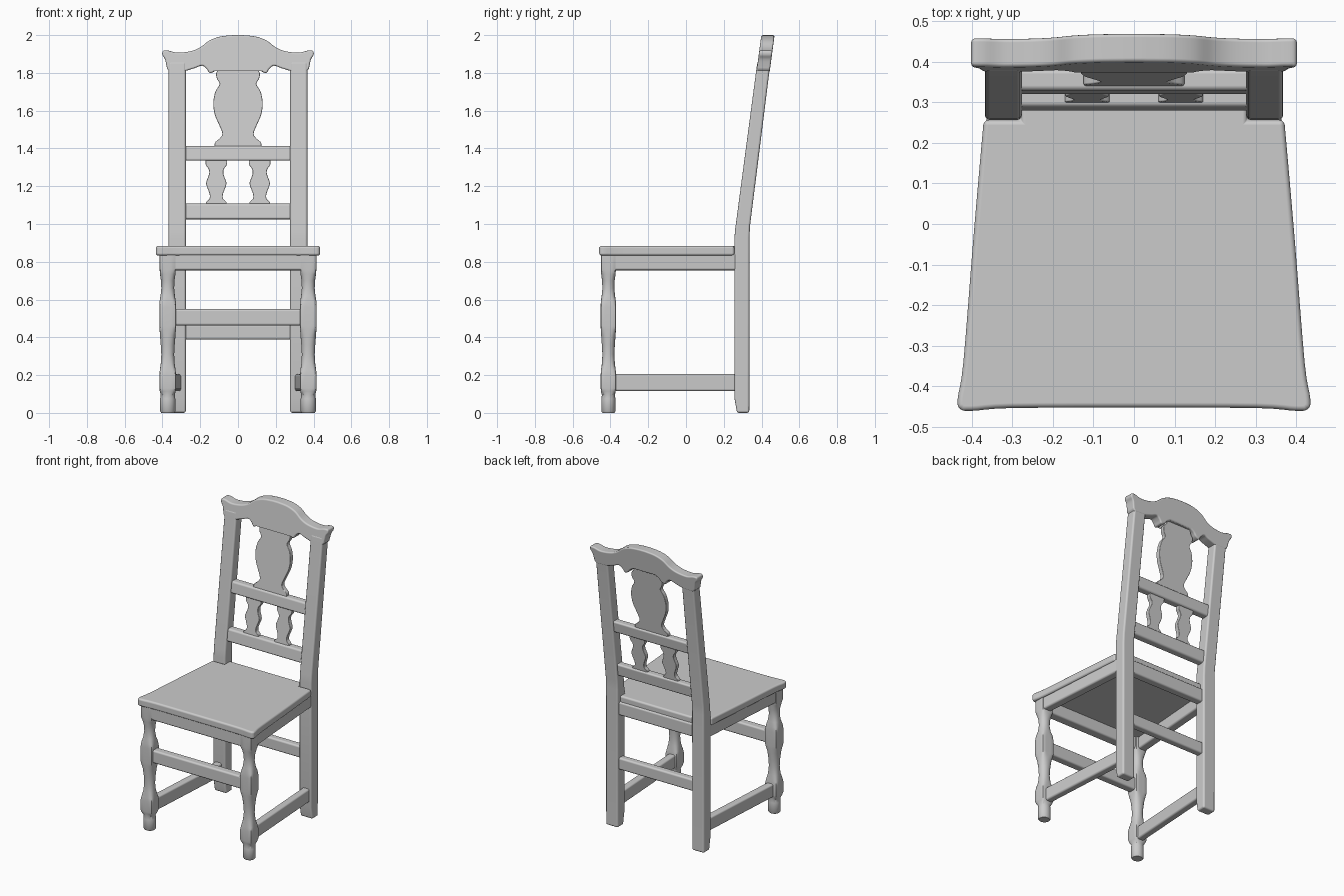
import bpy, bmesh, math
from mathutils import Vector

if "Cube" in bpy.data.objects:
    bpy.data.objects.remove(bpy.data.objects["Cube"])


def finish(name, bm, bevel=0.012, mirror=False):
    bmesh.ops.recalc_face_normals(bm, faces=bm.faces)
    me = bpy.data.meshes.new(name)
    bm.to_mesh(me)
    bm.free()
    ob = bpy.data.objects.new(name, me)
    bpy.context.collection.objects.link(ob)
    bpy.ops.object.select_all(action='DESELECT')
    ob.select_set(True)
    bpy.context.view_layer.objects.active = ob
    bpy.ops.object.shade_smooth_by_angle(angle=math.radians(40))
    if bevel:
        b = ob.modifiers.new("Bevel", 'BEVEL')
        b.width, b.segments = bevel, 3
        b.limit_method, b.angle_limit = 'ANGLE', math.radians(40)
        b.harden_normals = True
    if mirror:
        ob.modifiers.new("Mirror", 'MIRROR')
    return ob


def slab(name, pts, place, t0, t1, **kw):
    """Extrude a 2D outline from depth t0 to t1; place(u, v, t) gives 3D."""
    bm = bmesh.new()
    a = [bm.verts.new(place(u, v, t0)) for u, v in pts]
    b = [bm.verts.new(place(u, v, t1)) for u, v in pts]
    bm.faces.new(a)
    bm.faces.new(b[::-1])
    n = len(pts)
    for i in range(n):
        j = (i + 1) % n
        bm.faces.new((a[i], b[i], b[j], a[j]))
    return finish(name, bm, **kw)


def beam(name, p, q, width, z0, z1, **kw):
    """Horizontal rail between two plan points."""
    p, q = Vector(p), Vector(q)
    d = (q - p).normalized() * width / 2
    n = Vector((-d.y, d.x))
    return slab(name, [p + n, q + n, q - n, p - n],
                lambda u, v, t: (u, v, t), z0, z1, **kw)


def smooth(keys, steps=5):
    """Catmull-Rom curve through the keys."""
    k = [Vector(p) for p in keys]
    k = [k[0]] + k + [k[-1]]
    out = []
    for i in range(1, len(k) - 2):
        a, b, c, d = k[i - 1:i + 3]
        for s in range(steps):
            t = s / steps
            out.append(0.5 * (2 * b + (c - a) * t + (2 * a - 5 * b + 4 * c - d) * t * t
                              + (3 * b - a - 3 * c + d) * t ** 3))
    return out + [k[-1]]


def lean(u, v, t):
    """Plane of the raked back."""
    return (u, 0.30 + 0.134 * (v - 1.0) + t, v)


def symmetric(right, cx=0.0):
    """Close a right-hand outline with its mirror image about cx."""
    return [(cx + x, z) for x, z in right] + [(cx - x, z) for x, z in reversed(right)]


# Seat board
right = smooth([(0.0, -0.452), (0.30, -0.453), (0.40, -0.46), (0.428, -0.455),
                (0.434, -0.43), (0.42, -0.34), (0.395, -0.03), (0.37, 0.256)], 4)[1:]
right += [Vector((0.28, 0.256)), Vector((0.28, 0.31))]
slab("seat", symmetric(right), lambda u, v, t: (u, v, t), 0.833, 0.884, bevel=0.016)

# Raked back posts that run down into the back legs
side = [(0.27, 0.0), (0.335, 0.0), (0.336, 0.93), (0.339, 0.99), (0.448, 1.86),
        (0.378, 1.86), (0.26, 0.97), (0.256, 0.92), (0.256, 0.08)]
slab("back_post", side, lambda u, v, t: (t, u, v), 0.276, 0.367, mirror=True)

# Crest rail with arched top and scalloped underside
top = smooth([(0.375, 1.82), (0.386, 1.87), (0.40, 1.895), (0.397, 1.916), (0.37, 1.918),
              (0.32, 1.907), (0.25, 1.915), (0.20, 1.935), (0.15, 1.972),
              (0.09, 1.993), (0.02, 2.0)])
under = smooth([(0.08, 1.845), (0.105, 1.83), (0.125, 1.808), (0.15, 1.80),
                (0.165, 1.82), (0.19, 1.838), (0.23, 1.825), (0.285, 1.808)])
slab("crest_rail", symmetric(under + [Vector((0.36, 1.805))] + top), lean,
     -0.035, 0.035, bevel=0.014)

# Cross rails of the back
for nm, z0, z1 in (("upper_back_rail", 1.335, 1.413), ("lower_back_rail", 1.025, 1.108)):
    slab(nm, [(-0.3, z0), (0.3, z0), (0.3, z1), (-0.3, z1)], lean, -0.026, 0.026)

# Vase-shaped centre splat
vase = smooth([(0.122, 1.40), (0.122, 1.43), (0.095, 1.455), (0.083, 1.48), (0.10, 1.525),
               (0.123, 1.58), (0.131, 1.64), (0.12, 1.70), (0.098, 1.74), (0.112, 1.77),
               (0.115, 1.80), (0.095, 1.83), (0.09, 1.86)])
slab("back_splat", symmetric(vase), lean, -0.015, 0.015, bevel=0.006)

# Pair of small flat balusters
flat = smooth([(0.054, 1.09), (0.054, 1.115), (0.036, 1.135), (0.036, 1.16), (0.052, 1.205),
               (0.052, 1.225), (0.038, 1.265), (0.04, 1.29), (0.056, 1.315), (0.056, 1.35)])
slab("small_baluster", symmetric(flat, 0.115), lean, -0.015, 0.015, bevel=0.006, mirror=True)

# Front legs: square blocks blending into round turnings (z, half width, squareness)
rows = [(0.0, 0.034, 2), (0.008, 0.040, 2), (0.075, 0.040, 2), (0.095, 0.037, 2),
        (0.115, 0.042, 5), (0.13, 0.044, 10), (0.20, 0.044, 10), (0.225, 0.042, 5),
        (0.26, 0.037, 2.5), (0.31, 0.034, 2), (0.36, 0.037, 2), (0.41, 0.041, 2.5),
        (0.44, 0.043, 5), (0.46, 0.044, 10), (0.56, 0.044, 10), (0.59, 0.043, 5),
        (0.62, 0.038, 2.5), (0.66, 0.034, 2), (0.70, 0.036, 2), (0.735, 0.041, 3),
        (0.76, 0.043, 10), (0.845, 0.043, 10)]
bm = bmesh.new()
rings = []
N = 32
for z, h, n in rows:
    ring = []
    for i in range(N):
        a = 2 * math.pi * i / N
        c, s = math.cos(a), math.sin(a)
        r = h / (abs(c) ** n + abs(s) ** n) ** (1 / n)
        ring.append(bm.verts.new((0.372 + r * c, -0.411 + r * s * 0.93, z)))
    rings.append(ring)
for lo, hi in zip(rings, rings[1:]):
    for i in range(N):
        j = (i + 1) % N
        bm.faces.new((lo[i], lo[j], hi[j], hi[i]))
bm.faces.new(rings[0][::-1])
bm.faces.new(rings[-1])
finish("front_leg", bm, bevel=0, mirror=True)

# Aprons under the seat
beam("front_apron", (-0.38, -0.414), (0.38, -0.414), 0.066, 0.755, 0.845)
beam("back_apron", (-0.30, 0.292), (0.30, 0.292), 0.056, 0.755, 0.845)
beam("side_apron", (0.381, -0.40), (0.331, 0.28), 0.06, 0.755, 0.845, mirror=True)

# Stretchers between the legs
beam("front_stretcher", (-0.36, -0.411), (0.36, -0.411), 0.056, 0.463, 0.55)
beam("back_stretcher", (-0.30, 0.295), (0.30, 0.295), 0.05, 0.388, 0.468)
beam("side_stretcher", (0.368, -0.40), (0.326, 0.28), 0.05, 0.115, 0.205, mirror=True)
